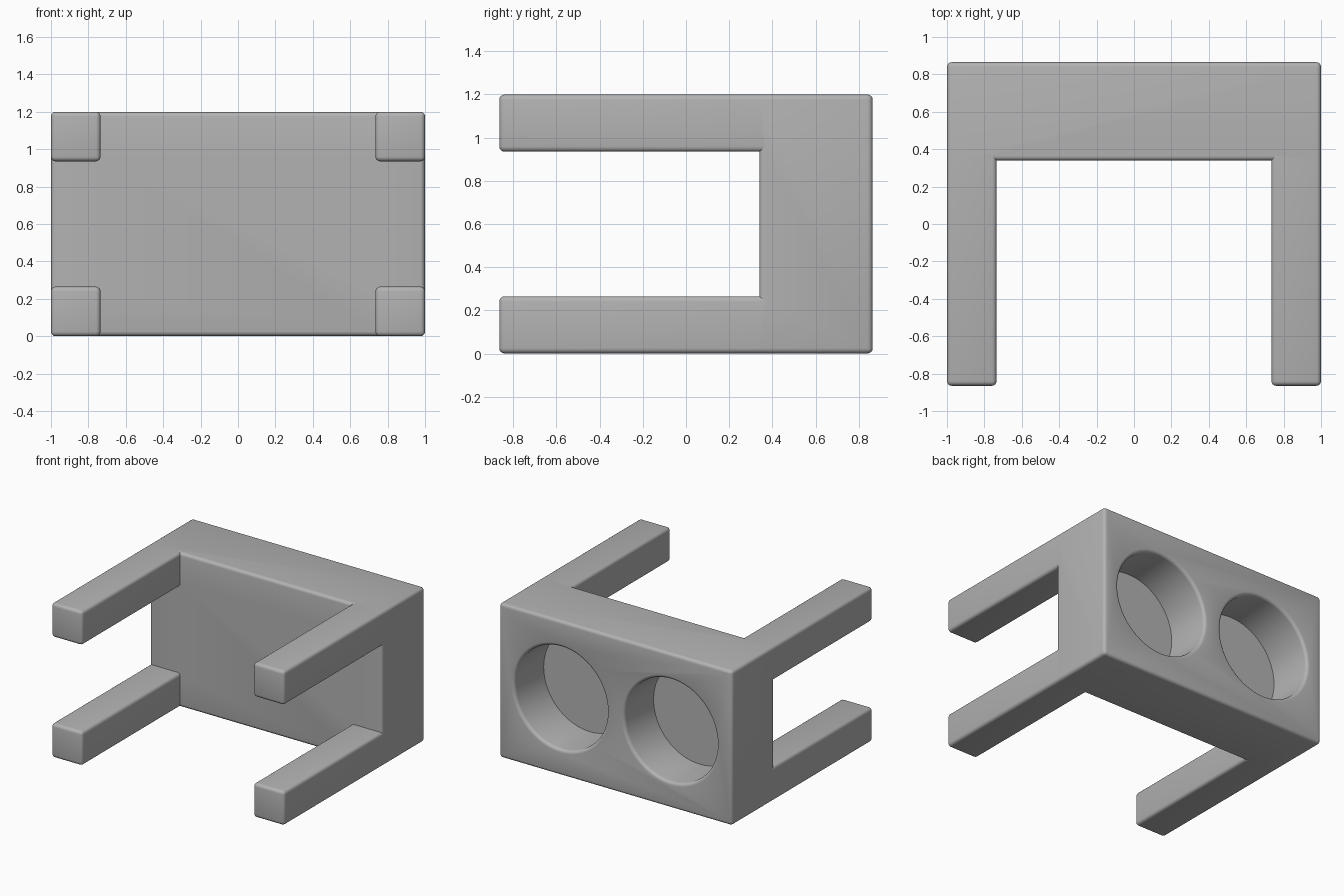
import bpy, bmesh, math
from mathutils import Matrix, Vector

default = bpy.data.objects.get("Cube")
if default:
    bpy.data.objects.remove(default, do_unlink=True)

# Main sizes
HEIGHT, BACK, INNER = 1.2, 0.865, 0.34
LEG = 0.265
ROUND = 0.025
HOLE_X, HOLE_R, HOLE_DEPTH = 0.472, 0.397, 0.36

grey = bpy.data.materials.new("light_grey")
grey.use_nodes = True
colour = (0.45, 0.45, 0.45, 1)
grey.diffuse_color = colour
grey.node_tree.nodes["Principled BSDF"].inputs["Base Color"].default_value = colour


def make_object(name, bm):
    mesh = bpy.data.meshes.new(name)
    bm.to_mesh(mesh)
    bm.free()
    mesh.materials.append(grey)
    obj = bpy.data.objects.new(name, mesh)
    bpy.context.collection.objects.link(obj)
    return obj


# Thick back block, scored where the four legs start
bm = bmesh.new()
bmesh.ops.create_cube(bm, size=1, matrix=Matrix.Translation((0, (BACK + INNER) / 2, HEIGHT / 2))
                      @ Matrix.Diagonal((2, BACK - INNER, HEIGHT, 1)))
for axis, cuts in ((0, (LEG - 1, 1 - LEG)), (2, (LEG, HEIGHT - LEG))):
    for cut in cuts:
        point, normal = Vector(), Vector()
        point[axis], normal[axis] = cut, 1
        bmesh.ops.bisect_plane(bm, geom=bm.verts[:] + bm.edges[:] + bm.faces[:],
                               plane_co=point, plane_no=normal)

# Legs extruded forward from the corner squares
bm.normal_update()
corners = []
for face in bm.faces:
    c = face.calc_center_median()
    if face.normal.y < -0.9 and abs(c.x) > 1 - LEG and abs(c.z - HEIGHT / 2) > HEIGHT / 2 - LEG:
        corners.append(face)
grown = bmesh.ops.extrude_face_region(bm, geom=corners)["geom"]
bmesh.ops.translate(bm, vec=(0, -BACK - INNER, 0),
                    verts=[g for g in grown if isinstance(g, bmesh.types.BMVert)])
bmesh.ops.recalc_face_normals(bm, faces=bm.faces[:])
bmesh.ops.dissolve_limit(bm, angle_limit=0.02, verts=bm.verts[:], edges=bm.edges[:])

# Rounded outer edges, crisp inner corners
outer = [e for e in bm.edges if e.is_manifold and e.calc_face_angle_signed() > 0.5]
bmesh.ops.bevel(bm, geom=outer, offset=ROUND, offset_type='OFFSET', segments=4,
                profile=0.5, affect='EDGES', clamp_overlap=True)
body = make_object("holder_body", bm)

# Round pockets with a softened rim, turned around the y axis
profile = [(0, BACK - HOLE_DEPTH), (HOLE_R, BACK - HOLE_DEPTH)]
for i in range(5):
    a = math.pi / 2 * i / 4
    profile.append((HOLE_R + ROUND * (1 - math.cos(a)), BACK - ROUND * (1 - math.sin(a))))
profile += [(HOLE_R + ROUND, BACK + 0.1), (0, BACK + 0.1)]

for side, x in (("left", HOLE_X), ("right", -HOLE_X)):
    bm = bmesh.new()
    verts = [bm.verts.new((x + r, y, HEIGHT / 2)) for r, y in profile]
    edges = [bm.edges.new(pair) for pair in zip(verts, verts[1:])]
    bmesh.ops.spin(bm, geom=verts + edges, cent=(x, 0, HEIGHT / 2), axis=(0, 1, 0),
                   angle=math.tau, steps=64)
    bmesh.ops.remove_doubles(bm, verts=bm.verts[:], dist=0.0005)
    bmesh.ops.recalc_face_normals(bm, faces=bm.faces[:])
    cutter = make_object(side + "_pocket_cutter", bm)
    cutter.hide_render = True
    cutter.hide_viewport = True
    cutter.display_type = 'WIRE'
    cut = body.modifiers.new(side + "_pocket", 'BOOLEAN')
    cut.operation, cut.solver, cut.object = 'DIFFERENCE', 'EXACT', cutter

# Bake the pockets, drop the cutters, then shade
bpy.context.view_layer.update()
graph = bpy.context.evaluated_depsgraph_get()
finished = bpy.data.meshes.new_from_object(body.evaluated_get(graph))
body.modifiers.clear()
body.data = finished
for side in ("left", "right"):
    bpy.data.objects.remove(bpy.data.objects[side + "_pocket_cutter"], do_unlink=True)

bpy.ops.object.select_all(action='DESELECT')
body.select_set(True)
bpy.context.view_layer.objects.active = body
bpy.ops.object.shade_smooth_by_angle(angle=math.radians(35))
